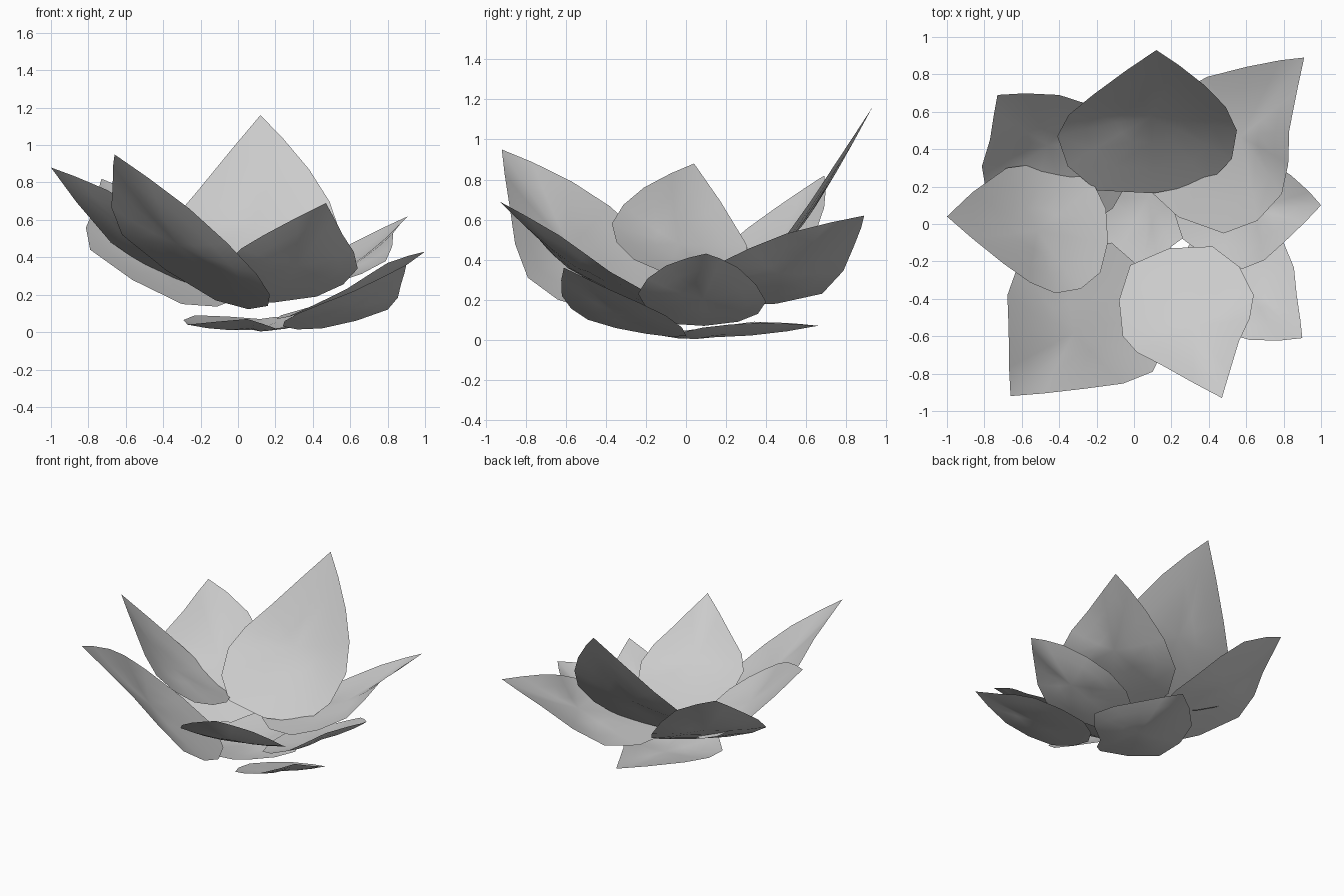
import bpy
import bmesh
from mathutils import Vector, geometry

cube = bpy.data.objects.get("Cube")
if cube:
    bpy.data.objects.remove(cube, do_unlink=True)

# One plain grey for the whole flower
grey = bpy.data.materials.new("petal_grey")
grey.use_nodes = True
grey.diffuse_color = (0.6, 0.6, 0.6, 1)
grey.node_tree.nodes["Principled BSDF"].inputs["Base Color"].default_value = grey.diffuse_color


def rounded_outline(points):
    """Round the outline through its control points, keeping the tip sharp."""
    pts = [Vector(p) for p in points]
    pts.append(pts[0])
    path = [pts[0]] + pts + [pts[0]]
    outline = []
    for before, a, b, after in zip(path, path[1:], path[2:], path[3:]):
        middle = (a + b) / 2 + (a - before + b - after) / 16
        outline += [a, middle]
    return outline


def petal(name, *points, cup=0.05):
    """Thin cupped petal: tip first, then clockwise around the edge."""
    outline = rounded_outline(points)
    count = len(outline)
    centre = sum(outline, Vector()) / count
    normal = geometry.normal(outline)
    if normal.z < 0:
        normal.negate()

    bm = bmesh.new()
    rings = []
    for t in (1, 0.7, 0.35):
        sag = normal * cup * (1 - t * t)
        rings.append([bm.verts.new(centre.lerp(p, t) - sag) for p in outline])
    middle = bm.verts.new(centre - normal * cup)
    for i in range(count):
        j = (i + 1) % count
        for outer, inner in zip(rings, rings[1:]):
            bm.faces.new((outer[j], outer[i], inner[i], inner[j]))
        bm.faces.new((rings[-1][j], rings[-1][i], middle))
    for face in bm.faces:
        face.smooth = True

    mesh = bpy.data.meshes.new(name)
    bm.to_mesh(mesh)
    bm.free()
    mesh.materials.append(grey)
    obj = bpy.data.objects.new(name, mesh)
    bpy.context.collection.objects.link(obj)
    return obj


# Upper petals
petal("back_petal", (.12, .93, 1.16), (.38, .74, .87), (.55, .5, .52),
      (.4, .22, .22), (-.2, .18, .24), (-.41, .47, .47), (-.22, .69, .75))
petal("right_petal", (-1, .04, .88), (-.68, .3, .48), (-.32, .29, .27),
      (-.15, .08, .28), (-.18, -.26, .4), (-.42, -.37, .58), (-.7, -.21, .76))
petal("front_petal", (.47, -.93, .69), (.14, -.75, .52), (-.06, -.6, .37),
      (-.02, -.22, .17), (.42, -.12, .19), (.64, -.38, .34), (.56, -.63, .52))

# Middle petals
petal("front_right_petal", (-.66, -.92, .95), (-.67, -.57, .79), (-.62, -.22, .52),
      (-.12, -.1, .17), (.16, -.46, .14), (.1, -.79, .31), (-.26, -.88, .66))
petal("back_left_petal", (.91, .89, .62), (.83, .5, .53), (.79, .16, .38),
      (.48, -.05, .25), (.05, .21, .17), (.2, .68, .23), (.6, .84, .47))
petal("back_right_petal", (-.73, .69, .82), (-.4, .69, .66), (-.1, .55, .35),
      (0, .28, .18), (-.3, -.05, .15), (-.79, .17, .44), (-.77, .45, .66))

# Lower petals
petal("left_petal", (1, .1, .43), (.8, -.1, .37), (.58, -.24, .23),
      (.26, -.08, .08), (.23, .26, .09), (.55, .4, .19), (.84, .26, .36))
petal("front_left_petal", (.9, -.61, .36), (.62, -.62, .22), (.32, -.49, .1),
      (.24, -.2, .03), (.45, 0, .02), (.8, -.1, .12), (.87, -.38, .25), cup=0.03)
petal("bottom_petal", (.12, .66, .07), (.26, .37, .085), (.42, .08, .06),
      (.2, -.12, .02), (.05, -.3, .07), (-.27, -.05, .04), (-.23, .34, .09))
